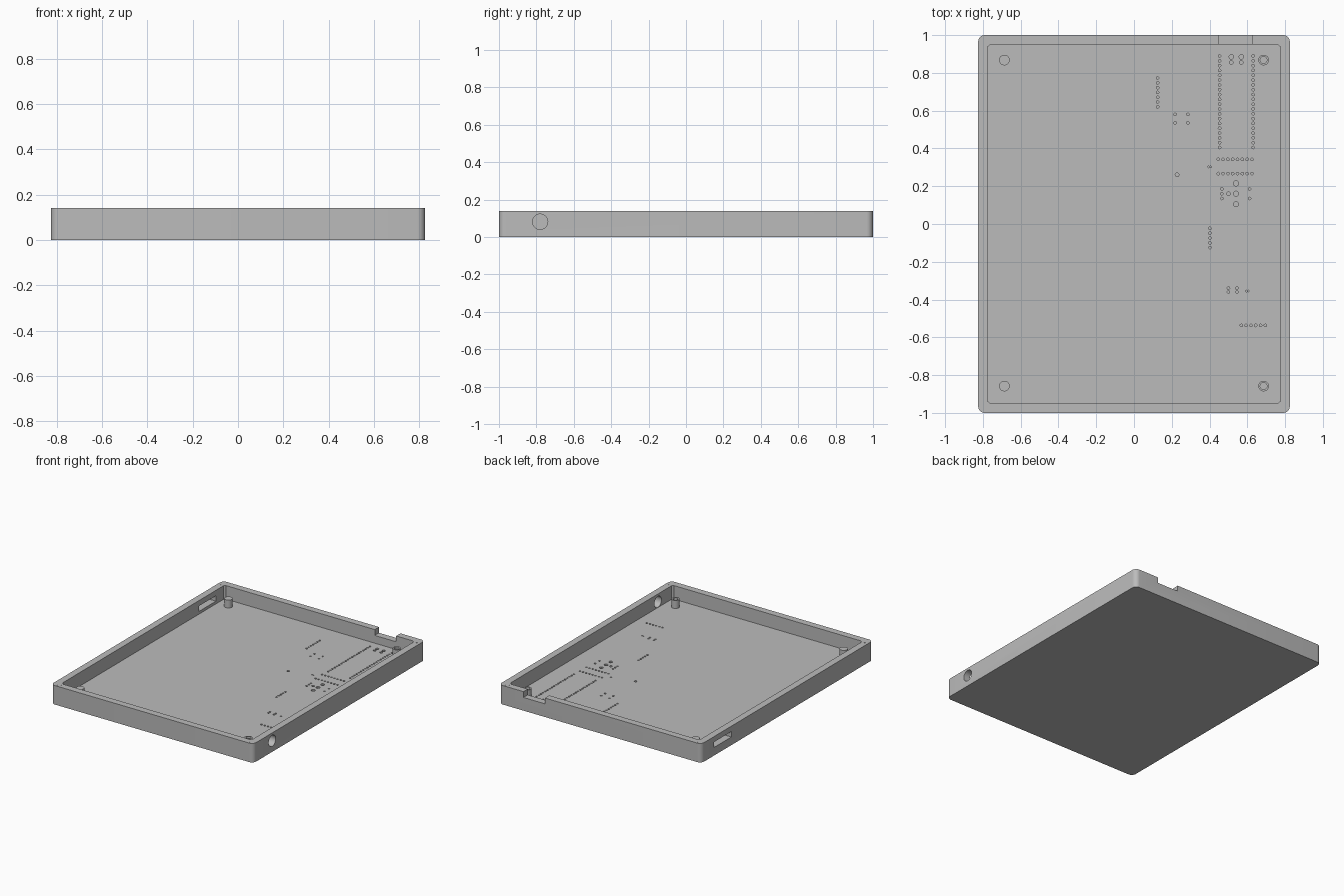
import bpy, bmesh, math
from mathutils import Matrix, Vector

if "Cube" in bpy.data.objects:
    bpy.data.objects.remove(bpy.data.objects["Cube"])

W, L, H = 1.65, 2.0, 0.14      # outer size
WALL, FLOOR = 0.05, 0.04
PITCH = 0.0255                 # spacing of the pin pockets

grey = bpy.data.materials.new("plain_grey")
grey.use_nodes = True
grey.diffuse_color = (0.5, 0.5, 0.5, 1)
grey.node_tree.nodes["Principled BSDF"].inputs["Base Color"].default_value = grey.diffuse_color


def box(bm, lo, hi):
    lo, hi = Vector(lo), Vector(hi)
    size = Matrix.Diagonal((*(hi - lo), 1))
    return bmesh.ops.create_cube(bm, size=1, matrix=Matrix.Translation((lo + hi) / 2) @ size)["verts"]


def cyl(bm, x, y, r, z0, z1, sides=32):
    bmesh.ops.create_cone(bm, cap_ends=True, segments=sides, radius1=r, radius2=r,
                          depth=z1 - z0, matrix=Matrix.Translation((x, y, (z0 + z1) / 2)))


def make(name, bm):
    me = bpy.data.meshes.new(name)
    bm.to_mesh(me)
    bm.free()
    me.materials.append(grey)
    ob = bpy.data.objects.new(name, me)
    bpy.context.collection.objects.link(ob)
    return ob


def activate(ob):
    bpy.ops.object.select_all(action="DESELECT")
    ob.select_set(True)
    bpy.context.view_layer.objects.active = ob


def cut(ob, bm):
    cutter = make("cutter", bm)
    cutter.hide_render = True
    mod = ob.modifiers.new("cut", "BOOLEAN")
    mod.operation, mod.solver, mod.object = "DIFFERENCE", "EXACT", cutter
    activate(ob)
    bpy.ops.object.modifier_apply(modifier=mod.name)
    bpy.data.objects.remove(cutter)


def smooth(ob):
    activate(ob)
    bpy.ops.object.shade_smooth_by_angle(angle=math.radians(30))


# Tray body with rounded upright corners
bm = bmesh.new()
box(bm, (-W / 2, -L / 2, 0), (W / 2, L / 2, H))
upright = [e for e in bm.edges if abs(e.verts[0].co.z - e.verts[1].co.z) > H / 2]
bmesh.ops.bevel(bm, geom=upright, offset=0.035, segments=8, profile=0.5, affect="EDGES")
tray = make("tray", bm)

# Inner cavity
bm = bmesh.new()
box(bm, (WALL - W / 2, WALL - L / 2, FLOOR), (W / 2 - WALL, L / 2 - WALL, 1))
cut(tray, bm)

# Wall openings: back notch, side slot and round side port
bm = bmesh.new()
box(bm, (0.45, 0.9, 0.097), (0.625, 1.1, 1))
box(bm, (-0.9, 0.65, 0.06), (-0.75, 0.85, 0.1))
bmesh.ops.create_cone(bm, cap_ends=True, segments=40, radius1=0.041, radius2=0.041, depth=0.2,
                      matrix=Matrix.Translation((W / 2, -0.78, 0.082)) @ Matrix.Rotation(math.pi / 2, 4, "Y"))
cut(tray, bm)

# Blind pockets in the floor for component pins
pockets = bmesh.new()


def pocket(x, y, r=0.007):
    cyl(pockets, x, y, r, FLOOR - 0.015, FLOOR + 0.01, 12)


def row(x, y, count, dx=0, dy=0):
    for i in range(count):
        pocket(x + i * dx, y + i * dy)


for x in (0.453, 0.631):                       # long twin rows
    row(x, 0.405, 20, dy=PITCH)
for y in (0.267, 0.342):                       # cross rows
    row(0.446, y, 8, dx=PITCH)
row(0.125, 0.62, 7, dy=PITCH)
row(0.402, -0.125, 5, dy=PITCH)
row(0.568, -0.537, 6, dx=PITCH)
row(0.465, 0.135, 3, dy=PITCH)
row(0.612, 0.135, 2, dy=0.05)
for x in (0.218, 0.285):                       # four switch legs
    row(x, 0.535, 2, dy=0.045)
for x in (0.5, 0.545):
    row(x, -0.36, 2, dy=0.02)
for x in (0.515, 0.568):                       # wider pockets near the notch
    pocket(x, 0.885, 0.012)
    pocket(x, 0.855, 0.01)
for y in (0.105, 0.16, 0.215):
    pocket(0.54, y, 0.014)
pocket(0.5, 0.16, 0.01)
pocket(0.228, 0.26, 0.01)
for x, y in ((0.395, 0.302), (0.595, -0.355)):  # close pairs
    pocket(x, y, 0.0045)
    pocket(x + 0.01, y, 0.0045)
cut(tray, pockets)
smooth(tray)

for sx, side in ((-1, "right"), (1, "left")):
    for sy, end in ((-1, "front"), (1, "back")):
        # Corner posts, flush with the rim
        bm = bmesh.new()
        cyl(bm, sx * 0.785, sy * 0.962, 0.026, FLOOR / 2, H + 0.0004)
        smooth(make(f"corner_post_{end}_{side}", bm))

        # Standoffs, bored on one side only
        x, y = sx * 0.686, sy * 0.863 + 0.005
        bm = bmesh.new()
        cyl(bm, x, y, 0.028, FLOOR / 2, 0.098)
        standoff = make(f"standoff_{end}_{side}", bm)
        if sx > 0:
            bm = bmesh.new()
            cyl(bm, x, y, 0.018, FLOOR + 0.005, 0.2)
            cut(standoff, bm)
        smooth(standoff)
